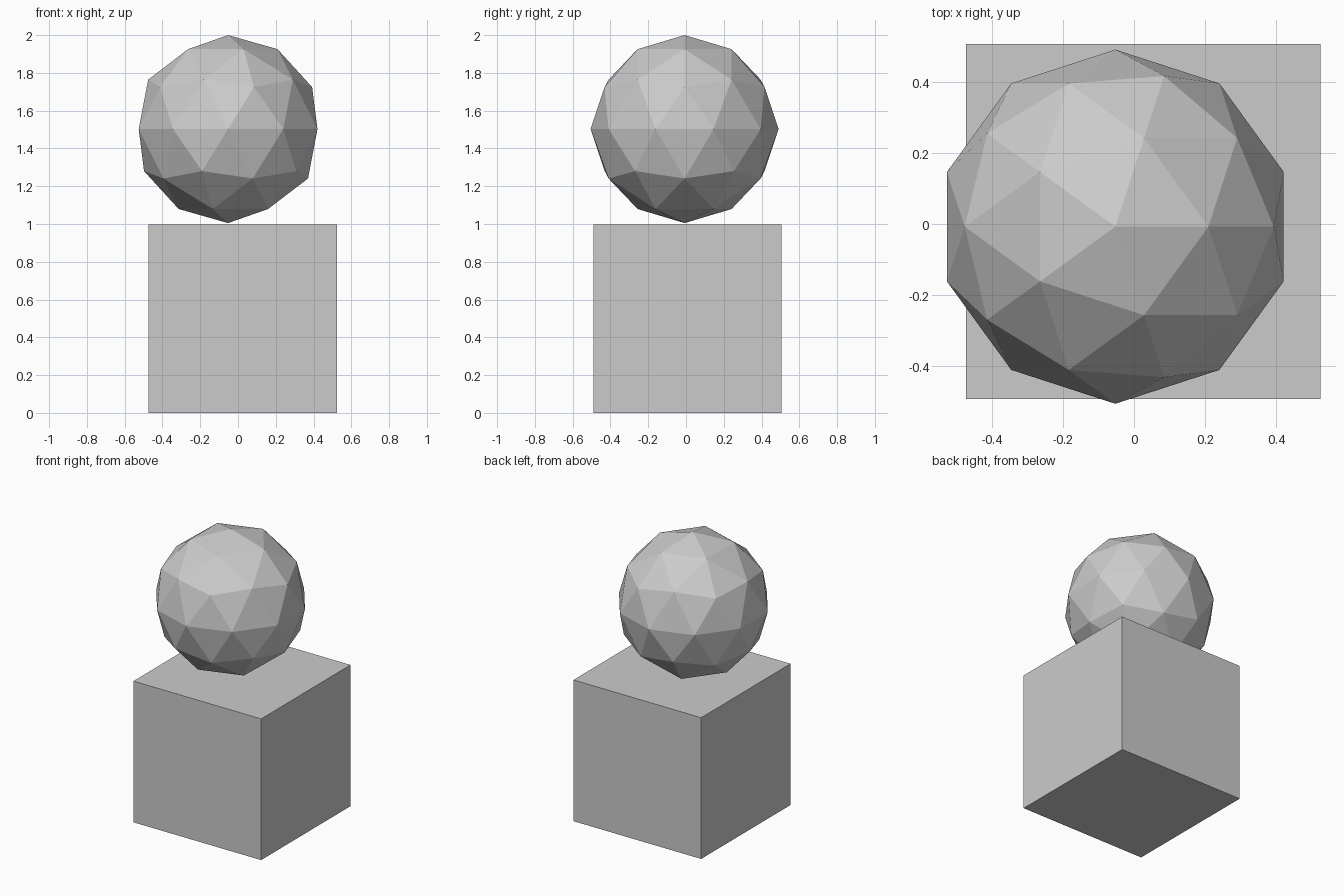
import bpy

if "Cube" in bpy.data.objects:
    bpy.data.objects.remove(bpy.data.objects["Cube"])

# Block base
bpy.ops.mesh.primitive_cube_add(size=0.997, location=(0.026, 0.0075, 0.4985))
bpy.context.object.name = "base_block"

# Faceted ball resting above the block
bpy.ops.mesh.primitive_ico_sphere_add(subdivisions=2, radius=0.4975,
                                      location=(-0.0525, -0.0075, 1.5025))
bpy.context.object.name = "faceted_ball"
